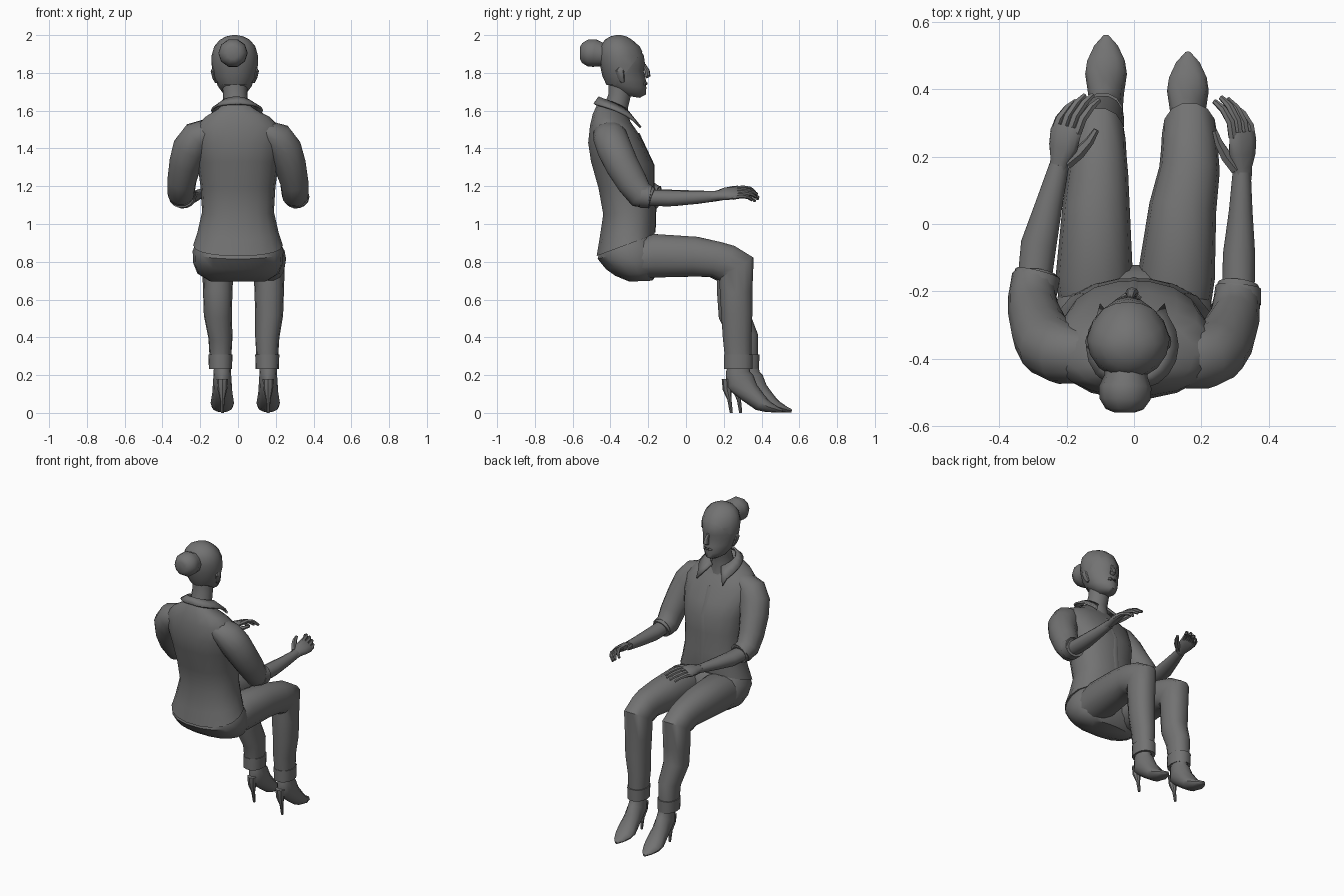
import bpy, bmesh, math
from mathutils import Vector, Matrix

GREY = bpy.data.materials.new("dark_grey")
GREY.diffuse_color = (.17, .17, .17, 1)


def finish(name, bm, angle=40):
    bmesh.ops.recalc_face_normals(bm, faces=bm.faces)
    me = bpy.data.meshes.new(name)
    bm.to_mesh(me)
    bm.free()
    me.materials.append(GREY)
    ob = bpy.data.objects.new(name, me)
    bpy.context.collection.objects.link(ob)
    bpy.ops.object.select_all(action='DESELECT')
    ob.select_set(True)
    bpy.context.view_layer.objects.active = ob
    bpy.ops.object.shade_smooth_by_angle(angle=math.radians(angle))
    return ob


def loft(bm, rings, n=14, p=1.0, egg=0.0):
    """Skin elliptical rings (x, y, z, a, b[, pitch]); without pitch they follow the path."""
    cs = [Vector(r[:3]) for r in rings]
    loops = []
    for i, r in enumerate(rings):
        if len(r) > 5:
            s, u = Vector((1, 0, 0)), Vector((0, math.cos(r[5]), math.sin(r[5])))
        else:
            t = Vector()
            if i > 0:
                t += (cs[i] - cs[i - 1]).normalized()
            if i < len(cs) - 1:
                t += (cs[i + 1] - cs[i]).normalized()
            t.normalize()
            s = (Vector((1, 0, 0)) - t * t.x).normalized()
            u = s.cross(t)
        loop = []
        for k in range(n):
            w = 2 * math.pi * k / n
            c, d = math.cos(w), math.sin(w)
            c2 = math.copysign(abs(c) ** p, c) * (1 - egg * max(d, 0))
            d2 = math.copysign(abs(d) ** p, d)
            loop.append(bm.verts.new(cs[i] + s * (r[3] * c2) + u * (r[4] * d2)))
        loops.append(loop)
    for A, B in zip(loops, loops[1:]):
        for k in range(n):
            bm.faces.new((A[k], A[(k + 1) % n], B[(k + 1) % n], B[k]))
    bm.faces.new(loops[0])
    bm.faces.new(loops[-1])


def part(name, rings, n=14, p=1.0, egg=0.0, angle=40):
    bm = bmesh.new()
    loft(bm, rings, n, p, egg)
    return finish(name, bm, angle)


def slab(x, yb, zb, yf, zf, a):
    """Ring given by its back and front points in side view."""
    return (x, (yb + yf) / 2, (zb + zf) / 2, a,
            math.hypot(yf - yb, zf - zb) / 2, math.atan2(zf - zb, yf - yb))


# shirt body
part("shirt", [slab(0, -.475, .83, -.165, .945, .237),
               slab(0, -.46, .92, -.16, .99, .215),
               slab(0, -.44, 1.05, -.16, 1.08, .19),
               slab(0, -.465, 1.19, -.17, 1.20, .198),
               slab(0, -.505, 1.33, -.168, 1.31, .215),
               slab(0, -.52, 1.43, -.205, 1.39, .235),
               slab(0, -.51, 1.52, -.25, 1.48, .235),
               slab(-.003, -.495, 1.583, -.285, 1.53, .18),
               slab(-.008, -.475, 1.625, -.305, 1.56, .11),
               slab(-.01, -.46, 1.65, -.315, 1.585, .075)], n=18, p=.88)
part("shirt_placket", [(0, -.252, 1.48, .018, .006), (0, -.172, 1.31, .018, .006),
                       (0, -.172, 1.2, .018, .006), (0, -.163, 1.08, .018, .006),
                       (0, -.167, .955, .018, .006)], n=4)

# folded collar, open at the front
bm = bmesh.new()
rows = []
N = 16
for i in range(N + 1):
    f = abs(2 * i / N - 1)                      # 0 at the back, 1 at the front tips
    w = math.radians(-90 + (2 * i / N - 1) * 155)
    c, d = math.cos(w), math.sin(w)
    r = .105 + .05 * f
    inner = bm.verts.new((-.01 + .078 * c, -.38 + .078 * d, 1.672 - .075 * f ** 1.5))
    tip = .03 * math.copysign(1, c) if f > .9 else 0
    outer = bm.verts.new((-.005 + r * c + tip, -.38 + r * d, 1.635 - .125 * f ** 2.6))
    rows.append((inner, outer))
for (a, b), (c, d) in zip(rows, rows[1:]):
    bm.faces.new((a, c, d, b))
collar = finish("collar", bm)
solid = collar.modifiers.new("thickness", 'SOLIDIFY')
solid.thickness, solid.offset = .012, 0

# trousers: seat, then one bent leg tube per side
part("trouser_seat", [slab(0, -.46, .85, -.17, .94, .225),
                      slab(0, -.47, .815, -.14, .90, .24),
                      slab(0, -.425, .76, -.12, .83, .238),
                      slab(0, -.375, .725, -.13, .75, .215),
                      slab(0, -.30, .695, -.18, .70, .15)], n=18, p=.85)

# per leg: hip x, knee x, ankle x, knee y shift, ankle y, foot x
for tag, hx, kx, ax, ky, ay, fx in (("left", -.118, -.107, -.093, -.012, .312, -.083),
                                    ("right", .125, .165, .155, .003, .277, .16)):
    mx = (hx + kx) / 2
    part(tag + "_trouser_leg", [
        (hx, -.33, .80, .09, .085), (hx, -.16, .832, .115, .118),
        (mx, .05, .827, .1, .108), (kx, .16 + ky, .812, .09, .097),
        (kx, .215 + ky, .792, .085, .102), (kx, .265 + ky, .767, .082, .108),
        (kx, .262 + ky, .64, .078, .088), (kx, .266 + ky, .52, .074, .084),
        (ax, ay - .006, .40, .064, .078), (ax, ay, .27, .056, .07)], p=.9, angle=35)
    part(tag + "_trouser_cuff", [(ax, ay, .308, .056, .068), (ax, ay, .308, .064, .078),
                                 (ax, ay, .232, .061, .077), (ax, ay, .232, .045, .055)],
         p=.9, angle=30)
    # high-heeled shoe
    o = .05 if tag == "left" else 0
    bm = bmesh.new()
    loft(bm, [(fx, .28 + o, .26, .044, .055), (fx, .275 + o, .215, .046, .064),
              (fx, .283 + o, .168, .049, .08), (fx, .335 + o, .108, .053, .057),
              (fx, .395 + o, .052, .062, .044), (fx, .435 + o, .032, .056, .03),
              (fx, .48 + o, .018, .035, .016), (fx, .51 + o, .01, .008, .008)], n=12)
    loft(bm, [(fx, .215 + o, .18, .03, .026), (fx, .218 + o, .125, .026, .024),
              (fx, .23 + o, .07, .012, .011), (fx, .24 + o, 0, .008, .008)], n=8)
    finish(tag + "_shoe", bm)


def hand(name, wrist, yaw, roll, side):
    """Palm, four curled fingers and a thumb; the thumb lies on +x for side = 1."""
    bm = bmesh.new()
    loft(bm, [(0, -.03, 0, .027, .024), (0, .01, 0, .03, .023), (.002, .05, .002, .045, .024),
              (0, .095, .002, .048, .019), (0, .115, 0, .043, .013)], n=10, p=.85)
    for i, L in enumerate((.105, .12, .118, .1)):
        x, y = .035 - .0235 * i, .10 - .005 * i
        loft(bm, [(x, y, 0, .0135, .014), (x + .006, y + L * .45, -.003, .0135, .013),
                  (x + .018, y + L * .8, -.024, .012, .011),
                  (x + .028, y + L, -.055, .008, .008)], n=6)
    loft(bm, [(.02, .005, -.005, .02, .018), (.05, .045, -.014, .019, .016),
              (.072, .085, -.02, .014, .013), (.084, .122, -.024, .009, .008)], n=6)
    m = (Matrix.Translation(wrist) @ Matrix.Rotation(math.radians(yaw), 4, 'Z')
         @ Matrix.Rotation(math.radians(8), 4, 'X')
         @ Matrix.Rotation(math.radians(roll), 4, 'Y') @ Matrix.Diagonal((side, 1, 1, 1)))
    bmesh.ops.transform(bm, matrix=m, verts=bm.verts)
    finish(name, bm, 50)


# arms: sleeve, rolled cuff, forearm
part("left_sleeve", [(-.08, -.40, 1.52, .03, .05), (-.15, -.395, 1.497, .063, .08),
                     (-.21, -.385, 1.46, .092, .092), (-.25, -.362, 1.40, .098, .094),
                     (-.277, -.325, 1.325, .087, .09), (-.297, -.265, 1.23, .077, .083),
                     (-.302, -.215, 1.163, .072, .075), (-.298, -.15, 1.14, .064, .056)])
part("right_sleeve", [(.08, -.41, 1.515, .03, .05), (.15, -.41, 1.49, .06, .08),
                      (.205, -.40, 1.455, .088, .092), (.245, -.377, 1.395, .094, .094),
                      (.274, -.34, 1.315, .086, .09), (.298, -.285, 1.22, .075, .083),
                      (.303, -.24, 1.155, .071, .075), (.31, -.18, 1.135, .062, .056)])
for tag, x, y, dx in (("left", -.298, -.195, .012), ("right", .306, -.235, .004)):
    part(tag + "_sleeve_cuff", [(x, y, 1.15, .064, .056), (x, y, 1.15, .071, .066),
                                (x + dx, y + .048, 1.142, .068, .061),
                                (x + dx, y + .048, 1.142, .05, .045)], angle=30)
part("left_forearm", [(-.297, -.18, 1.14, .05, .045), (-.283, -.06, 1.138, .053, .044),
                      (-.252, .06, 1.142, .04, .036), (-.222, .175, 1.148, .029, .026)])
part("right_forearm", [(.31, -.21, 1.14, .048, .045), (.312, -.09, 1.135, .048, .043),
                       (.317, .04, 1.14, .035, .036), (.32, .155, 1.148, .027, .028)])
hand("left_hand", (-.222, .18, 1.15), -12, -18, 1)
hand("right_hand", (.322, .16, 1.15), 0, 35, -1)

# neck and head
part("neck", [(-.012, -.375, 1.53, .08, .085), (-.013, -.37, 1.62, .067, .064),
              (-.015, -.352, 1.68, .064, .06), (-.017, -.345, 1.75, .066, .066)])
HX = -.017
part("head", [slab(HX, -.35, 1.685, -.245, 1.668, .035), slab(HX, -.375, 1.705, -.213, 1.685, .064),
              slab(HX, -.415, 1.74, -.21, 1.72, .09), slab(HX, -.43, 1.775, -.213, 1.765, .103),
              slab(HX, -.44, 1.81, -.224, 1.81, .113), slab(HX, -.45, 1.84, -.216, 1.84, .117),
              slab(HX, -.455, 1.89, -.223, 1.89, .118), slab(HX, -.445, 1.94, -.25, 1.94, .103),
              slab(HX, -.41, 1.975, -.295, 1.975, .06)], n=16, egg=.2, angle=50)

# pinned-up hair: cap over the skull cut along the hairline, plus bun
bm = bmesh.new()
loft(bm, [slab(HX, -.42, 1.735, -.21, 1.735, .09), slab(HX, -.442, 1.78, -.21, 1.77, .112),
          slab(HX, -.455, 1.84, -.212, 1.84, .122), slab(HX, -.463, 1.89, -.22, 1.89, .123),
          slab(HX, -.455, 1.94, -.245, 1.94, .109), slab(HX, -.43, 1.975, -.285, 1.975, .08),
          slab(HX, -.40, 1.993, -.315, 1.993, .045), slab(HX, -.37, 2.0, -.345, 2.0, .012)],
     n=16, egg=.17)
bmesh.ops.bisect_plane(bm, geom=bm.verts[:] + bm.edges[:] + bm.faces[:],
                       plane_co=(0, -.24, 1.90), plane_no=(0, -.78, .62), clear_inner=True)
finish("hair_cap", bm, 50)
part("hair_bun", [(-.022, -.40, 1.89, .07, .07), (-.024, -.45, 1.897, .064, .066),
                  (-.026, -.485, 1.905, .078, .077), (-.027, -.52, 1.905, .076, .074),
                  (-.028, -.55, 1.905, .056, .055), (-.028, -.56, 1.905, .03, .035)], n=10)

# facial details
part("nose", [(-.012, -.222, 1.845, .009, .008), (-.008, -.206, 1.81, .014, .014),
              (-.006, -.204, 1.788, .02, .017), (-.006, -.215, 1.777, .013, .01)], n=8)
part("lips", [(-.04, -.222, 1.742, .006, .006), (-.022, -.213, 1.744, .01, .011),
              (.004, -.213, 1.744, .01, .011), (.02, -.222, 1.742, .006, .006)], n=6)
for tag, s in (("left", -1), ("right", 1)):
    part(tag + "_ear", [(HX + s * .106, -.345, 1.825, .012, .014),
                        (HX + s * .115, -.35, 1.808, .013, .024),
                        (HX + s * .108, -.343, 1.775, .011, .018),
                        (HX + s * .098, -.335, 1.75, .008, .01)], n=8)
